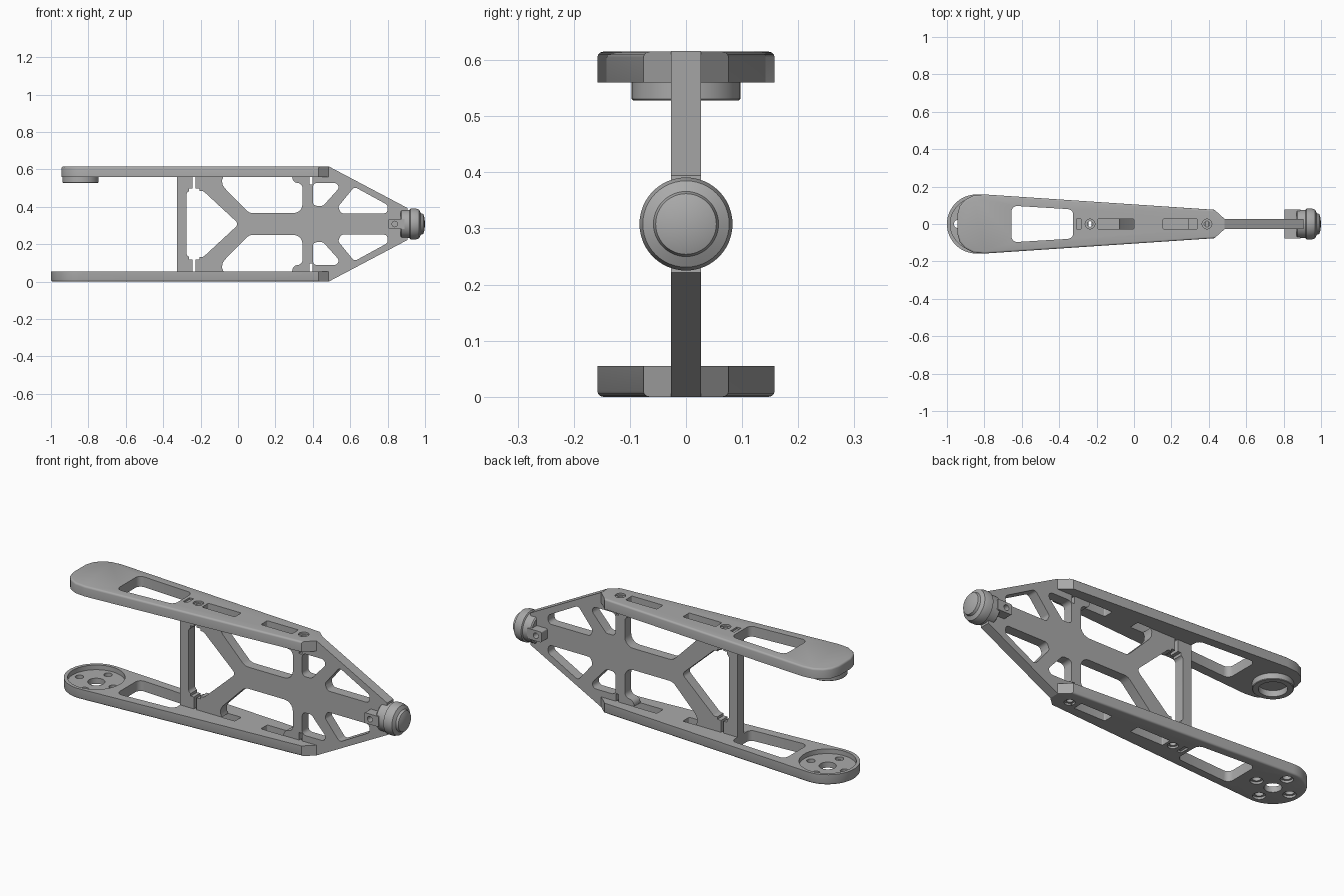
import bpy, bmesh, math
from mathutils import Vector, Matrix

if "Cube" in bpy.data.objects:
    bpy.data.objects.remove(bpy.data.objects["Cube"])

HEIGHT, MID, THICK, WEB = 0.615, 0.308, 0.055, 0.027
PIVOT = -0.842

grey = bpy.data.materials.new("plain_grey")
grey.use_nodes = True
grey.diffuse_color = (0.4, 0.4, 0.4, 1)
grey.node_tree.nodes["Principled BSDF"].inputs["Base Color"].default_value = grey.diffuse_color


def rounded(points, radius, steps=5):
    """Outline with every corner replaced by an arc."""
    out, n = [], len(points)
    for i in range(n):
        p = Vector(points[i])
        a = (Vector(points[i - 1]) - p)
        b = (Vector(points[(i + 1) % n]) - p)
        reach = min(a.length, b.length) * 0.48
        a.normalize()
        b.normalize()
        half = a.angle(b) / 2
        cut = min(radius / math.tan(half), reach)
        r = cut * math.tan(half)
        centre = p + (a + b).normalized() * (r / math.sin(half))
        s, e = p + a * cut - centre, p + b * cut - centre
        sweep = s.angle_signed(e)
        for k in range(steps + 1):
            out.append(centre + Matrix.Rotation(-sweep * k / steps, 2) @ s)
    return out


def circle(x, y, r, n=32):
    return [(x + r * math.cos(2 * math.pi * k / n), y + r * math.sin(2 * math.pi * k / n)) for k in range(n)]


def box(x0, x1, y0, y1):
    return [(x0, y0), (x1, y0), (x1, y1), (x0, y1)]


def finish(bm, name):
    bmesh.ops.recalc_face_normals(bm, faces=bm.faces)
    mesh = bpy.data.meshes.new(name)
    bm.to_mesh(mesh)
    bm.free()
    mesh.materials.append(grey)
    ob = bpy.data.objects.new(name, mesh)
    bpy.context.collection.objects.link(ob)
    return ob


def prism(name, outline, lo, hi, upright=False, soften=None):
    """Extrude an outline along z, or along y when upright."""
    bm = bmesh.new()
    place = (lambda p, d: (p[0], d, p[1])) if upright else (lambda p, d: (p[0], p[1], d))
    base = bm.faces.new([bm.verts.new(place(p, lo)) for p in outline])
    grown = bmesh.ops.extrude_face_region(bm, geom=[base])["geom"]
    shift = Vector(place((0, 0), hi - lo))
    bmesh.ops.translate(bm, vec=shift, verts=[g for g in grown if isinstance(g, bmesh.types.BMVert)])
    if soften is not None:
        rim = [e for e in bm.edges if all(abs(v.co.z - soften) < 1e-4 for v in e.verts)
               and min(v.co.x for v in e.verts) < 0.4]
        bmesh.ops.bevel(bm, geom=rim, offset=0.01, segments=3, profile=0.5, affect='EDGES')
    return finish(bm, name)


def carve(ob, cutters):
    """Cut each helper away from the part, then drop the helper."""
    bpy.context.view_layer.objects.active = ob
    for c in cutters:
        c.hide_render = True
        mod = ob.modifiers.new("cut", 'BOOLEAN')
        mod.operation, mod.solver, mod.object = 'DIFFERENCE', 'EXACT', c
        bpy.ops.object.modifier_apply(modifier=mod.name)
        bpy.data.objects.remove(c)


def smooth(ob):
    bpy.ops.object.select_all(action='DESELECT')
    ob.select_set(True)
    bpy.context.view_layer.objects.active = ob
    bpy.ops.object.shade_smooth_by_angle(angle=math.radians(32))


def lathe(name, profile, axis, centre):
    bm = bmesh.new()
    verts = [bm.verts.new(p) for p in profile]
    edges = [bm.edges.new(pair) for pair in zip(verts, verts[1:])]
    bmesh.ops.spin(bm, geom=verts + edges, cent=centre, axis=axis, angle=2 * math.pi, steps=48)
    bmesh.ops.remove_doubles(bm, verts=bm.verts, dist=1e-4)
    ob = finish(bm, name)
    smooth(ob)
    return ob


# Arms: tapered plates with a chamfered tip, windows, slots and bolt holes
tip = [(0.43, -0.076), (0.485, -WEB), (0.485, WEB), (0.43, 0.076)]
round_tail = [(PIVOT + 0.158 * math.cos(t), 0.158 * math.sin(t))
              for t in [math.radians(87 + 186 * k / 28) for k in range(29)]]
half_tail = [(-0.80, 0.158), (-0.86, 0.152), (-0.905, 0.128), (-0.932, 0.095), (-0.945, 0.05)]
blunt_tail = half_tail + [(x, -y) for x, y in reversed(half_tail)]


def build_arm(name, tail, z0, outer, inward):
    arm = prism(name, tip + tail, z0, z0 + THICK, soften=outer)
    window = [(-0.655, -0.098), (-0.325, -0.078), (-0.325, 0.078), (-0.655, 0.098)]
    shapes = [rounded(window, 0.03)]
    shapes += [rounded(box(a, b, -WEB, WEB), 0.006) for a, b in ((-0.195, 0.0), (0.155, 0.34))]
    shapes += [circle(x, 0, 0.015) for x in (-0.235, 0.39)]
    cutters = [prism("cutter", s, z0 - 0.1, z0 + 0.2) for s in shapes]
    # Shallow bolt seats and tab pockets on the outer face
    seats = [circle(x, 0, 0.026) for x in (-0.235, 0.39)]
    seats += [box(x - 0.012, x + 0.012, -WEB, WEB) for x in (-0.295,)]
    for s in seats:
        a, b = sorted((outer - inward * 0.02, outer + inward * 0.01))
        cutters.append(prism("cutter", s, a, b))
    carve(arm, cutters)
    return arm


lower = build_arm("lower_arm", round_tail, 0, 0, 1)
upper = build_arm("upper_arm", blunt_tail, HEIGHT - THICK, HEIGHT, -1)

# Round recess with a centre hole and four countersunk holes
holes = [prism("cutter", circle(PIVOT, 0, 0.14, 48), 0.03, 0.1),
         prism("cutter", circle(PIVOT, 0, 0.042), -0.1, 0.1)]
for k in range(4):
    x = PIVOT + 0.1 * math.cos(k * math.pi / 2)
    y = 0.1 * math.sin(k * math.pi / 2)
    holes += [prism("cutter", circle(x, y, 0.021, 20), -0.1, 0.1),
              prism("cutter", circle(x, y, 0.031, 20), -0.1, 0.012)]
carve(lower, holes)
smooth(lower)
smooth(upper)

# Hollow boss under the upper arm
boss_profile = [(0.068, 0.562), (0.068, 0.528), (0.094, 0.528), (0.097, 0.531), (0.097, 0.562)]
lathe("pivot_boss", [(PIVOT + r, 0, z) for r, z in boss_profile], (0, 0, 1), (PIVOT, 0, 0))

# Upright web with its nose; the openings repeat above and below the middle
bottom = [(-0.325, THICK), (0.485, THICK), (0.485, 0), (0.905, 0.222)]
flip = lambda pts: [(x, 2 * MID - z) for x, z in pts]
web = prism("web_frame", bottom + flip(bottom)[::-1], -WEB, WEB, upright=True)
upper_shapes = [
    rounded([(-0.155, 0.585), (0.06, 0.366), (0.345, 0.366), (0.345, 0.525), (0.29, 0.53), (0.29, 0.585)], 0.05),
    rounded([(0.40, 0.527), (0.565, 0.527), (0.455, 0.405), (0.40, 0.405)], 0.022),
    rounded([(0.622, 0.507), (0.80, 0.41), (0.80, 0.365), (0.55, 0.365), (0.535, 0.40)], 0.02),
    box(-0.262, -0.205, 0.46, 0.497),
    box(-0.243, -0.227, 0.48, 0.58),
    box(0.382, 0.398, 0.52, 0.58),
]
left_window = [(-0.275, 0.132), (-0.185, 0.132), (0.005, 0.308), (-0.185, 0.484), (-0.275, 0.484)]
shapes = [rounded(left_window, 0.02)]
for s in upper_shapes:
    shapes += [s, flip(s)]
carve(web, [prism("cutter", s, -0.1, 0.1, upright=True) for s in shapes])
smooth(web)

# Nose knob: stepped body ending in a shallow dome
knob_profile = [(0.868, 0), (0.868, 0.07), (0.874, 0.076), (0.918, 0.076), (0.922, 0.083), (0.95, 0.083),
                (0.968, 0.077), (0.974, 0.066), (0.978, 0.058), (0.99, 0.054), (0.997, 0.035), (1.0, 0)]
lathe("nose_knob", [(x, 0, MID + r) for x, r in knob_profile], (1, 0, 0), (0, 0, MID))

# Fork lugs either side of the web, each with a cross hole
for side, name in ((1, "left_fork_lug"), (-1, "right_fork_lug")):
    a, b = sorted((side * WEB, side * 0.078))
    lug = prism(name, rounded(box(0.805, 0.89, 0.28, 0.336), 0.006), a, b, upright=True)
    carve(lug, [prism("cutter", circle(0.838, MID, 0.015, 20), -0.2, 0.2, upright=True)])
    smooth(lug)
